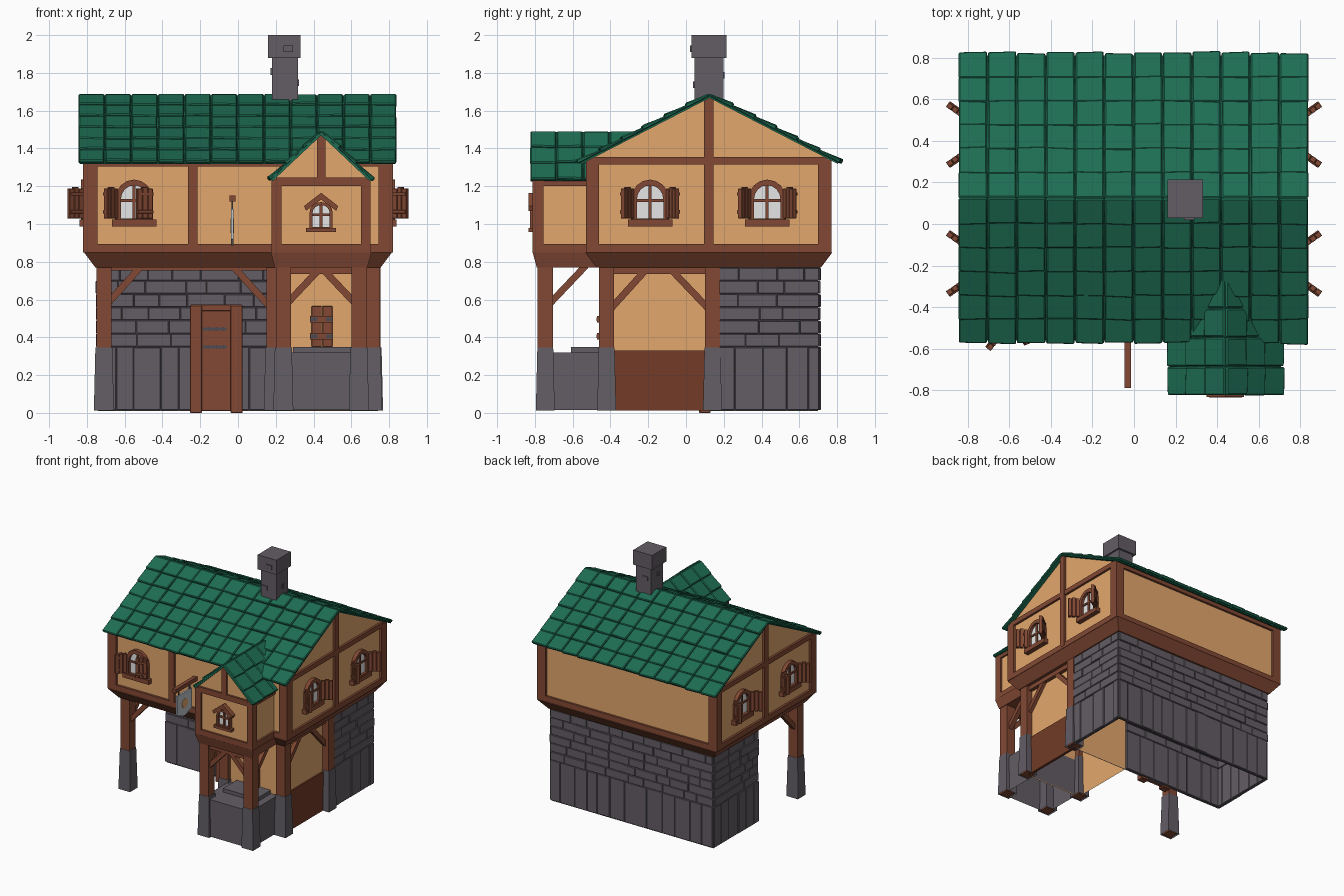
import bpy, bmesh, math, random
from mathutils import Matrix, Vector

random.seed(4)
R = random.uniform
I = Matrix()
COLOURS = {
    "green_tile": (0.013, 0.155, 0.088), "plaster": (0.77, 0.39, 0.153),
    "timber": (0.225, 0.066, 0.034), "dark_timber": (0.17, 0.044, 0.02),
    "stone": (0.125, 0.11, 0.13), "pane": (0.82, 0.82, 0.83),
    "iron": (0.07, 0.07, 0.085), "sign_grey": (0.52, 0.56, 0.60)}
MATS, PARTS = {}, {}
for n, c in COLOURS.items():
    MATS[n] = bpy.data.materials.new(n)
    MATS[n].diffuse_color = (*c, 1)


def part(name, mat, bevel=0):
    return PARTS.setdefault(name, (bmesh.new(), mat, bevel))[0]


def hexa(bm, pts, M=I, open_bottom=False):
    """Solid from 4 bottom + 4 top points."""
    v = [bm.verts.new(M @ Vector(p)) for p in pts]
    faces = [(4, 5, 6, 7)] + [(i, (i + 1) % 4, 4 + (i + 1) % 4, 4 + i) for i in range(4)]
    if not open_bottom:
        faces.append((3, 2, 1, 0))
    for f in faces:
        bm.faces.new([v[i] for i in f])


def box(bm, x0, x1, y0, y1, z0, z1, M=I, grow=0, open_bottom=False):
    g = grow  # widening of the top
    hexa(bm, [(x0, y0, z0), (x1, y0, z0), (x1, y1, z0), (x0, y1, z0),
              (x0 - g, y0 - g, z1), (x1 + g, y0 - g, z1), (x1 + g, y1 + g, z1), (x0 - g, y1 + g, z1)], M, open_bottom)


def prism(bm, pts, y0, y1, M=I):
    """xz outline extruded along y."""
    a = [bm.verts.new(M @ Vector((x, y0, z))) for x, z in pts]
    b = [bm.verts.new(M @ Vector((x, y1, z))) for x, z in pts]
    bm.faces.new(a)
    bm.faces.new(b[::-1])
    for i in range(len(a)):
        j = (i + 1) % len(a)
        bm.faces.new((a[i], b[i], b[j], a[j]))


def beam(bm, p0, p1, w=0.02):
    d = Vector(p1) - Vector(p0)
    M = Matrix.Translation(p0) @ d.to_track_quat('Z', 'Y').to_matrix().to_4x4()
    box(bm, -w, w, -w, w, 0, d.length, M)


def place(x, y, deg):
    return Matrix.Translation((x, y, 0)) @ Matrix.Rotation(math.radians(deg), 4, 'Z')


# --- ground floor walls (open underneath)
box(part("stone_room", "stone"), -0.74, 0.74, 0.125, 0.70, 0.01, 0.775, open_bottom=True)
box(part("side_room_plaster", "plaster"), 0.195, 0.70, -0.425, 0.13, 0.012, 0.775, open_bottom=True)
box(part("side_room_panelling", "dark_timber"), 0.69, 0.712, -0.42, 0.13, 0.012, 0.33)

# --- stonework: tall slabs below, irregular courses above
st = part("wall_stones", "stone", 0.003)
for x, y, deg, length in ((-0.74, 0.125, 0, 0.93), (0.74, 0.175, 90, 0.53), (0.74, 0.70, 180, 1.48), (-0.74, 0.70, 270, 0.58)):
    M = place(x, y, deg)
    for z0, z1, w0, w1 in [(0.015, 0.35, 0.08, 0.15)] + [(0.35 + i * 0.07, 0.42 + i * 0.07, 0.1, 0.22) for i in range(6)]:
        a = 0
        while a < length - 0.01:
            b = min(length, a + R(w0, w1))
            if length - b < 0.05:
                b = length
            box(st, a, b - 0.001, -R(0.004, 0.014), 0.02, z0 + 0.001, z1 - R(0.001, 0.003), M)
            a = b

# --- posts on stone footings
po, ft = part("posts", "timber"), part("post_footings", "stone")
for x, y in ((-0.71, -0.42), (0.71, -0.42), (0.19, -0.42), (0.24, -0.745), (0.64, -0.745), (0.715, 0.14)):
    box(po, x - 0.04, x + 0.04, y - 0.04, y + 0.04, 0.014, 0.79)
    box(ft, x - 0.053, x + 0.053, y - 0.05, y + 0.05, 0.012, 0.345, grow=-0.008, open_bottom=True)

# --- diagonal braces and top rails
br = part("braces", "timber")
for p, q in (((-0.69, -0.42, 0.58), (-0.51, -0.42, 0.78)), ((0.17, -0.42, 0.56), (-0.03, -0.42, 0.78)),
             ((-0.71, -0.40, 0.58), (-0.71, -0.21, 0.78)), ((0.26, -0.745, 0.58), (0.43, -0.745, 0.76)),
             ((0.62, -0.745, 0.58), (0.45, -0.745, 0.76)), ((0.64, -0.72, 0.58), (0.64, -0.53, 0.78)),
             ((0.24, -0.72, 0.58), (0.24, -0.53, 0.78)), ((0.71, -0.40, 0.55), (0.71, -0.21, 0.76)),
             ((0.71, 0.12, 0.55), (0.71, -0.08, 0.76))):
    beam(br, p, q, 0.018)
ra = part("top_rails", "timber")
box(ra, 0.24, 0.64, -0.77, -0.72, 0.735, 0.79)
box(ra, 0.68, 0.73, -0.42, 0.14, 0.735, 0.79)
box(ra, -0.71, 0.19, -0.44, -0.40, 0.755, 0.79)

# --- counter below the bay
co = part("stone_counter", "stone")
box(co, 0.22, 0.66, -0.775, -0.42, 0.015, 0.32, open_bottom=True)
box(co, 0.29, 0.60, -0.61, -0.43, 0.31, 0.35)

# --- small shuttered hatch above the counter
for i in range(2):
    box(part("hatch", "timber", 0.002), 0.39 + i * 0.057, 0.443 + i * 0.057, -0.455, -0.42, 0.35, 0.565)
for z in (0.40, 0.49):
    box(part("hatch_rails", "timber"), 0.382, 0.503, -0.47, -0.44, z - 0.012, z + 0.022)
    for x in (0.382, 0.465):
        box(part("hatch_hinges", "iron"), x, x + 0.038, -0.475, -0.46, z - 0.004, z + 0.014)

# --- door
do = part("door_frame", "timber", 0.003)
box(do, -0.255, -0.19, 0.07, 0.13, 0, 0.57)
box(do, -0.04, 0.025, 0.07, 0.13, 0, 0.57)
box(do, -0.25, 0.02, 0.073, 0.13, 0.54, 0.575)
box(part("door_back", "timber"), -0.195, -0.035, 0.095, 0.12, 0.012, 0.545)
for i in range(4):
    box(part("door_planks", "timber"), -0.19 + i * 0.0375, -0.155 + i * 0.0375, 0.09, 0.12, 0.015, 0.545)
for z in (0.34, 0.435):
    box(part("door_hinges", "iron"), -0.185, -0.06, 0.084, 0.092, z, z + 0.018)

# --- jettied floor edges
je = part("jetty", "timber")
box(je, -0.755, 0.755, -0.475, 0.715, 0.77, 0.85, grow=0.06)
box(je, 0.195, 0.685, -0.79, -0.45, 0.77, 0.85, grow=0.022)

# --- upper floor bodies with gables
side = place(0, 0, 90)
prism(part("upper_walls", "plaster"), [(-0.51, 0.85), (0.75, 0.85), (0.75, 1.355), (0.125, 1.676), (-0.51, 1.35)], -0.80, 0.80, side)
prism(part("bay_walls", "plaster"), [(0.195, 0.85), (0.685, 0.85), (0.685, 1.245), (0.44, 1.474), (0.195, 1.245)], -0.795, -0.45)

# --- timber framing of the main upper floor
fr = part("upper_framing", "timber")
for x0, x1 in ((-0.82, -0.745), (0.745, 0.82)):
    for y0, y1 in ((-0.53, -0.46), (0.70, 0.77)):
        box(fr, x0, x1, y0, y1, 0.85, 1.342)
for y0, y1 in ((-0.528, -0.49), (0.73, 0.768)):
    box(fr, -0.80, 0.80, y0, y1, 0.85, 0.895)
    box(fr, -0.80, 0.80, y0, y1, 1.305, 1.34)
box(fr, -0.265, -0.215, -0.527, -0.49, 0.87, 1.33)
for s in (-1, 1):
    x0, x1 = sorted((s * 0.78, s * 0.818))
    box(fr, x0, x1, -0.50, 0.74, 0.85, 0.895)
    box(fr, x0, x1, -0.51, 0.75, 1.315, 1.355)
    prism(fr, [(0.095, 0.87), (0.145, 0.87), (0.145, 1.66), (0.122, 1.672), (0.095, 1.655)], -x1 - 0.002 * (s > 0), -x0 + 0.002 * (s < 0), side)

# --- timber framing of the bay
bf = part("bay_framing", "timber")
for x0, x1 in ((0.178, 0.23), (0.65, 0.702)):
    box(bf, x0, x1, -0.812, -0.755, 0.85, 1.235)
for z0, z1 in ((0.85, 0.895), (1.20, 1.245)):
    box(bf, 0.20, 0.68, -0.811, -0.77, z0, z1)
for x0, x1 in ((0.18, 0.21), (0.67, 0.70)):
    box(bf, x0, x1, -0.79, -0.50, 0.85, 0.895)
    box(bf, x0, x1, -0.79, -0.50, 1.20, 1.235)
prism(bf, [(0.418, 1.23), (0.462, 1.23), (0.462, 1.458), (0.44, 1.475), (0.418, 1.458)], -0.81, -0.77)


# --- windows
def arch(w, zb, zs, zt, n=8):
    return [(-w, zb), (w, zb)] + [(w * math.cos(math.pi * i / n), zs + (zt - zs) * math.sin(math.pi * i / n)) for i in range(n + 1)]


def window(name, M, w, zb, zs, zt, t):
    out, inn = arch(w + t, zb - t, zs, zt + t), arch(w, zb, zs, zt)
    f = part(name + "_frame", "timber")
    for i in range(len(out)):
        j = (i + 1) % len(out)
        prism(f, [out[i], out[j], inn[j], inn[i]], -0.03, 0.01, M)
    prism(part(name + "_pane", "pane"), inn, -0.008, 0.001, M)
    box(f, -0.008, 0.008, -0.018, 0, zb, zt, M)
    box(f, -w, w, -0.018, 0, (zb + zt) / 2, (zb + zt) / 2 + 0.014, M)
    box(f, -w - t - 0.018, w + t + 0.018, -0.04, 0.01, zb - t - 0.012, zb - 0.006, M)


def shutters(name, M, angles):
    sh = part(name + "_shutters", "timber", 0.002)
    for s, deg in zip((-1, 1), angles):
        S = M @ Matrix.Translation((s * 0.095, -0.025, 0)) @ Matrix.Rotation(-s * math.radians(deg), 4, 'Z')
        for k in range(3):
            a, b = sorted((s * k * 0.03, s * (k * 0.03 + 0.028)))
            box(sh, a, b, -0.014, 0.012, 1.03, 1.195 - 0.008 * abs(k - 1), S)
        a, b = sorted((0, s * 0.087))
        for z in (1.055, 1.15):
            box(sh, a, b, -0.012, 0.019, z, z + 0.018, S)


for name, M, angles in (("right_front_window", place(0.80, -0.19, 90), (55, 55)), ("right_back_window", place(0.80, 0.43, 90), (55, 55)),
                        ("left_front_window", place(-0.80, -0.19, -90), (55, 55)), ("left_back_window", place(-0.80, 0.43, -90), (55, 55)),
                        ("front_window", place(-0.55, -0.51, 0), (50, 158))):
    window(name, M, 0.07, 1.03, 1.13, 1.205, 0.03)
    shutters(name, M, angles)
BW = place(0.44, -0.795, 0)
window("bay_window", BW, 0.045, 0.985, 1.06, 1.10, 0.016)
for s in (-1, 1):
    prism(part("bay_window_hood", "timber"), [(0, 1.13), (0, 1.165), (s * 0.09, 1.095), (s * 0.08, 1.07)], -0.038, 0.01, BW)


# --- tiled roofs
def tiled(name, o, u, v, cols, rows):
    o, u, v = Vector(o), Vector(u), Vector(v)
    n = u.cross(v).normalized()
    n = n if n.z > 0 else -n

    def slab(bm, a0, a1, b0, b1, low, up, down, skew=0):
        P = lambda a, b, h: o + u * a + v * b + n * h
        hexa(bm, [P(a0, b0, low), P(a1, b0, low), P(a1, b1 + skew, low), P(a0, b1, low),
                  P(a0, b0, up), P(a1, b0, up), P(a1, b1 + skew, down), P(a0, b1, down)])
    slab(part(name + "_boards", "green_tile"), 0.005, 0.995, 0, 0.99, -0.01, 0.004, 0.004)
    for i in range(cols):
        for j in range(rows):
            g = R(0.01, 0.03) / cols
            slab(part(name + "_tiles", "green_tile", 0.006), i / cols + g - 0.01 / cols, (i + 1) / cols - g,
                 (j - 0.02) / rows, (j + 1 + R(-0.01, 0.05)) / rows, -0.002, R(0.01, 0.014), R(0.018, 0.026), R(-0.05, 0.05) / rows)


for s in (-1, 1):
    tiled("main_roof", (-0.845, 0.125, 1.678), (1.686, 0, 0), (0, s * 0.69, -0.355), 12, 6)
    tiled("bay_roof", (0.44, -0.825, 1.483), (0, 0.56, 0), (s * 0.268, 0, -0.252), 4, 3)

# --- chimney with a few raised stones
ch = part("chimney", "stone")
box(ch, 0.18, 0.318, 0.045, 0.198, 1.5, 1.89)
box(ch, 0.16, 0.332, 0.028, 0.214, 1.88, 2.0)
for x, y, z in ((0.19, 0.038, 1.72), (0.24, 0.020, 1.91), (0.172, 0.10, 1.79), (0.312, 0.12, 1.73), (0.21, 0.185, 1.77)):
    box(part("chimney_stones", "stone"), x, x + (0.05 if y < 0.05 or y > 0.15 else 0.012), y, y + 0.02, z, z + 0.035)

# --- hanging shield sign
box(part("sign_bracket", "timber"), -0.046, -0.014, -0.79, -0.51, 1.12, 1.152)
for y in (-0.73, -0.59):
    box(part("sign_hangers", "iron"), -0.034, -0.026, y - 0.005, y + 0.005, 1.06, 1.13)
S = place(-0.03, -0.66, 90)
prism(part("sign_board", "sign_grey"), [(-0.095, 1.08), (-0.095, 0.92), (0, 0.885), (0.095, 0.92), (0.095, 1.08)], -0.007, 0.007, S)
prism(part("sign_disc", "plaster"), [(0.04 * math.cos(i * math.pi / 5), 0.99 + 0.04 * math.sin(i * math.pi / 5)) for i in range(10)], -0.010, 0.010, S)

# --- turn the collected parts into objects
for name, (bm, mat, bevel) in PARTS.items():
    bmesh.ops.recalc_face_normals(bm, faces=bm.faces)
    me = bpy.data.meshes.new(name)
    bm.to_mesh(me)
    bm.free()
    me.materials.append(MATS[mat])
    ob = bpy.data.objects.new(name, me)
    bpy.context.collection.objects.link(ob)
    if bevel:
        m = ob.modifiers.new("bevel", 'BEVEL')
        m.width, m.segments = bevel, 1
